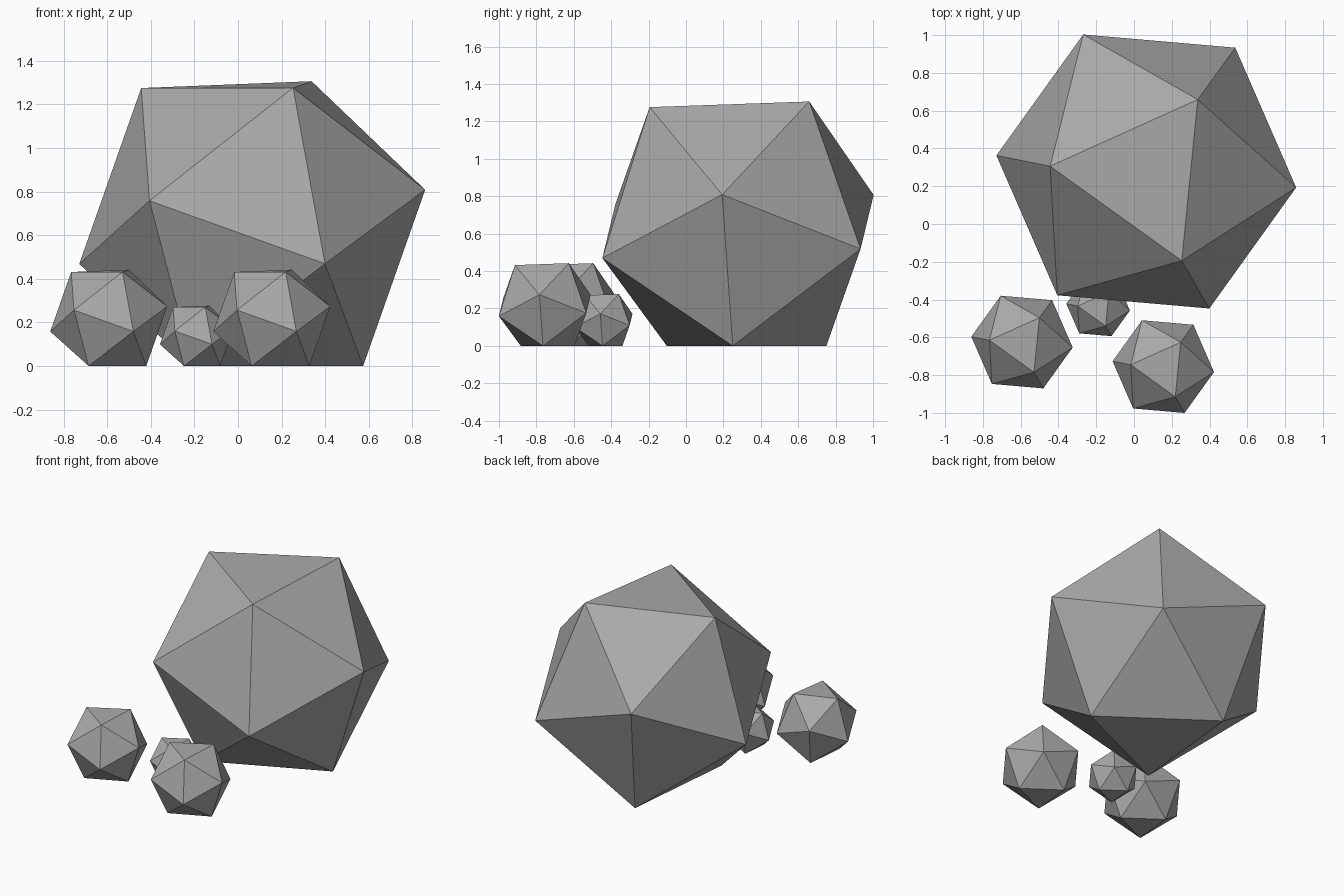
import bpy
import bmesh
from mathutils import Vector, Matrix

cube = bpy.data.objects.get("Cube")
if cube:
    bpy.data.objects.remove(cube, do_unlink=True)

# Stone material
stone = bpy.data.materials.new("stone_grey")
stone.use_nodes = True
colour = (0.4, 0.4, 0.4, 1)
stone.diffuse_color = colour
stone.node_tree.nodes["Principled BSDF"].inputs["Base Color"].default_value = colour

# Shared tilt: one corner points up and back, its neighbour points right
up = Vector((0.272, 0.38, 0.667)).normalized()
side = Vector((0.793, -0.085, 0.17))
side = (side - up * side.dot(up)).normalized()
tilt = Matrix((side, up.cross(side), up)).transposed()


def add_rock(name, x, y, radius):
    """Tilted icosahedron with its lowest corners pressed flat on the ground."""
    bm = bmesh.new()
    bmesh.ops.create_icosphere(bm, subdivisions=1, radius=radius)
    for v in bm.verts:
        v.co = tilt @ v.co
        v.co.z = max(v.co.z + 0.782 * radius, 0)
        if v.co.z < 0.1 * radius:
            v.co.z = 0
    mesh = bpy.data.meshes.new(name)
    bm.to_mesh(mesh)
    bm.free()
    mesh.materials.append(stone)
    rock = bpy.data.objects.new(name, mesh)
    rock.location = (x, y, 0)
    bpy.context.collection.objects.link(rock)


# Boulder and the three stones in front of it
add_rock("boulder", 0.065, 0.278, 0.816)
add_rock("left_stone", 0.155, -0.755, 0.276)
add_rock("right_stone", -0.593, -0.625, 0.276)
add_rock("small_stone", -0.19, -0.44, 0.173)
